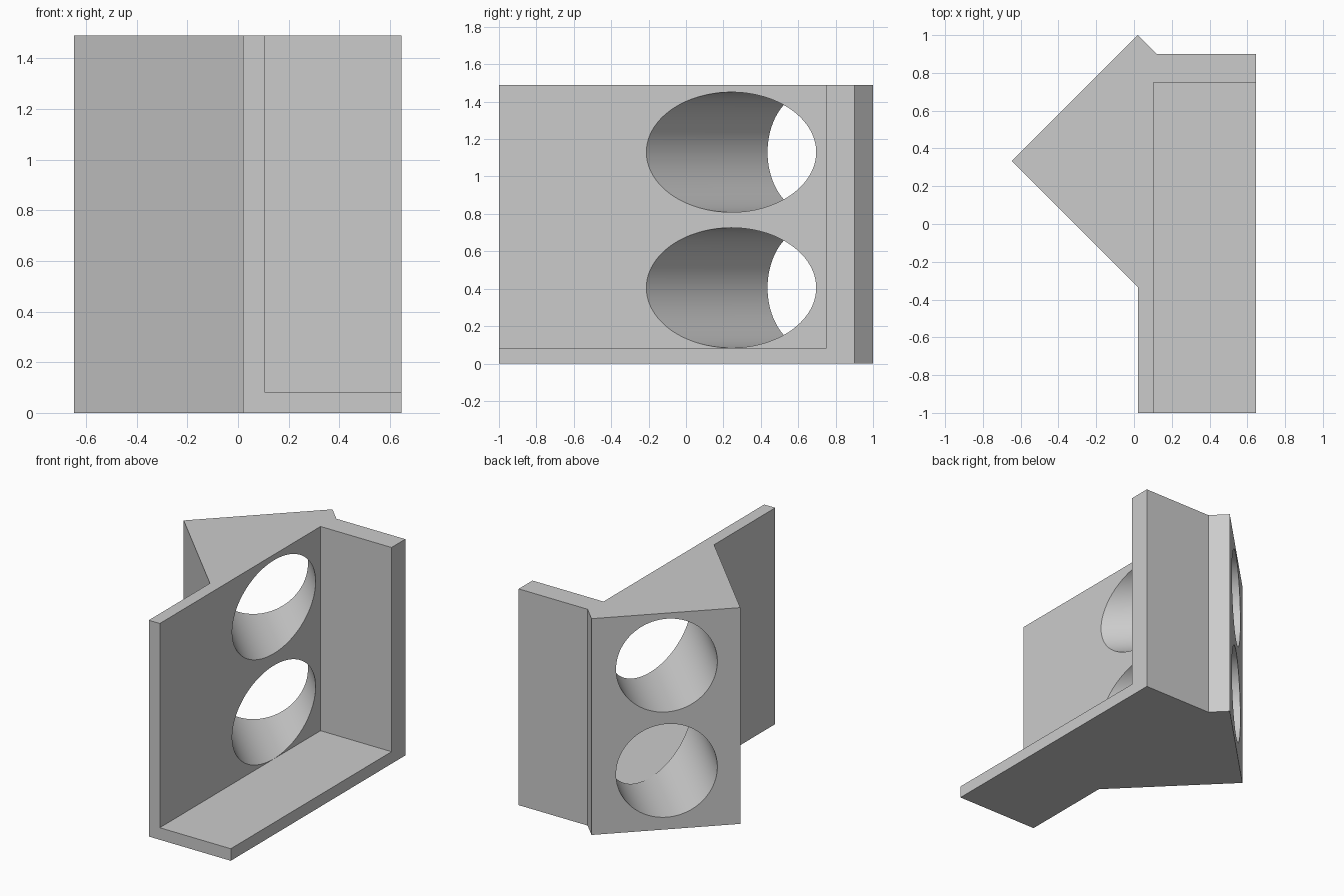
import bpy, bmesh, math
from mathutils import Matrix, Vector

cube = bpy.data.objects.get("Cube")
if cube:
    bpy.data.objects.remove(cube, do_unlink=True)

HEIGHT = 1.49
FLOOR = 0.083
RADIUS = 0.321

grey = bpy.data.materials.new("light grey")
grey.use_nodes = True
colour = (0.6, 0.6, 0.6, 1)
grey.diffuse_color = colour
grey.node_tree.nodes["Principled BSDF"].inputs["Base Color"].default_value = colour


def add_object(name, bm):
    bmesh.ops.recalc_face_normals(bm, faces=bm.faces)
    mesh = bpy.data.meshes.new(name)
    bm.to_mesh(mesh)
    bm.free()
    mesh.materials.append(grey)
    obj = bpy.data.objects.new(name, mesh)
    bpy.context.collection.objects.link(obj)
    return obj


def prism(name, outline, bottom, top):
    bm = bmesh.new()
    face = bm.faces.new([bm.verts.new((x, y, bottom)) for x, y in outline])
    side = bmesh.ops.extrude_face_region(bm, geom=[face])["geom"]
    verts = [v for v in side if isinstance(v, bmesh.types.BMVert)]
    bmesh.ops.translate(bm, verts=verts, vec=(0, 0, top - bottom))
    return add_object(name, bm)


def bore(name, height):
    # cylinder along the diagonal, square to the angled outer face
    bm = bmesh.new()
    turn = Vector((-1, 1, 0)).to_track_quat("Z", "Y").to_matrix().to_4x4()
    place = Matrix.Translation((0, 0.346, height)) @ turn
    bmesh.ops.create_cone(bm, cap_ends=True, segments=128, radius1=RADIUS,
                          radius2=RADIUS, depth=1.6, matrix=place)
    return add_object(name, bm)


# Plan outline: tray plus the triangular block behind its side wall
body = prism("holder_body", [(0.02, -1), (0.645, -1), (0.645, 0.9), (0.12, 0.9),
                             (0.02, 1), (-0.647, 0.333), (0.02, -0.334)], 0, HEIGHT)

# Open recess and two diagonal bores
cutters = [prism("recess_cutter", [(0.104, -1.2), (0.9, -1.2), (0.9, 0.75),
                                   (0.104, 0.75)], FLOOR, HEIGHT + 0.2),
           bore("lower_bore_cutter", FLOOR + RADIUS + 0.001),
           bore("upper_bore_cutter", 1.13)]

bpy.ops.object.select_all(action="DESELECT")
bpy.context.view_layer.objects.active = body
body.select_set(True)
for cutter in cutters:
    cutter.hide_render = True
    mod = body.modifiers.new(cutter.name, "BOOLEAN")
    mod.operation = "DIFFERENCE"
    mod.solver = "EXACT"
    mod.object = cutter
    bpy.ops.object.modifier_apply(modifier=mod.name)
    bpy.data.objects.remove(cutter, do_unlink=True)

# Round bores, crisp edges
bpy.ops.object.shade_smooth_by_angle(angle=math.radians(25))
